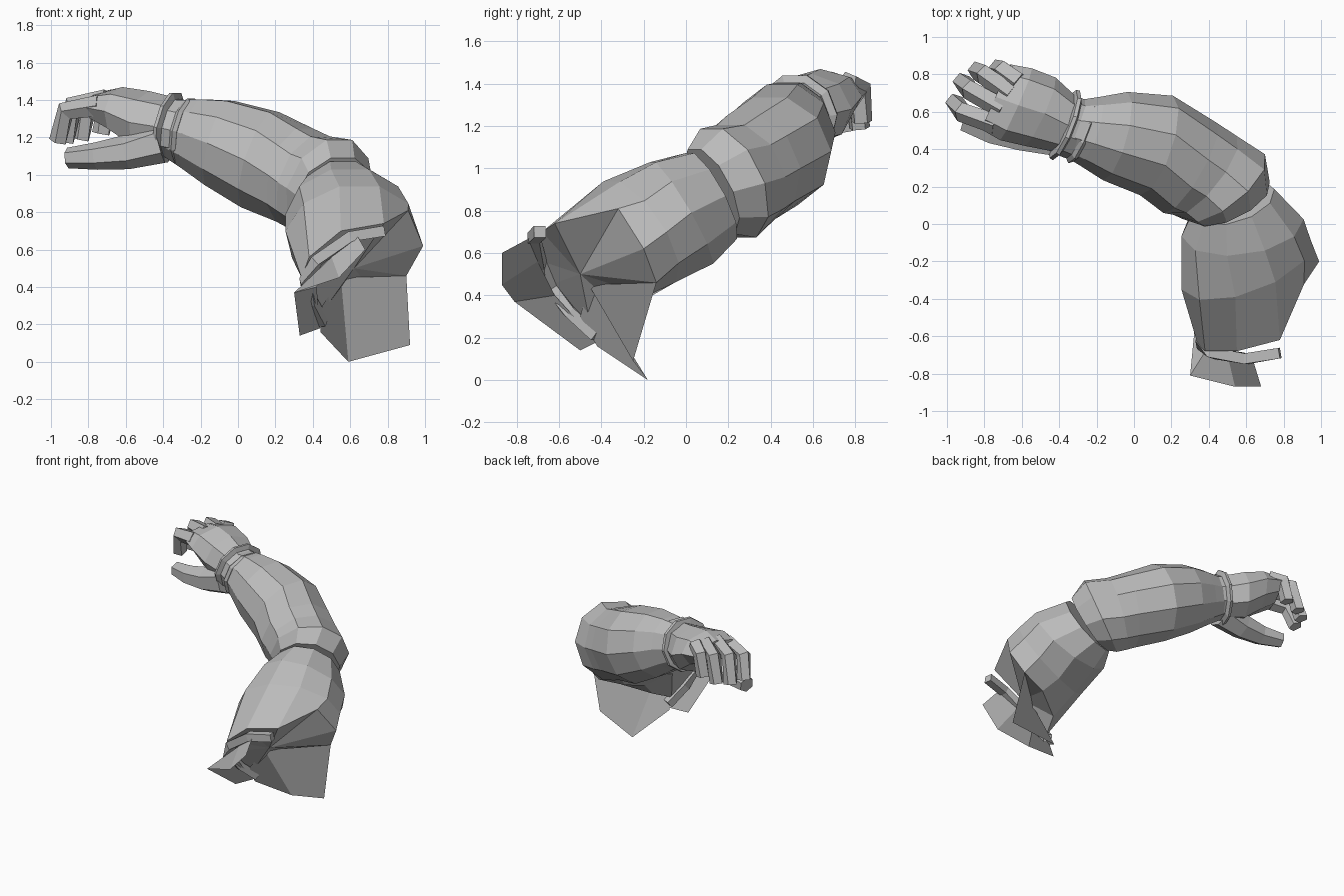
import bpy, bmesh, math
from mathutils import Vector as V

cube = bpy.data.objects.get("Cube")
if cube:
    bpy.data.objects.remove(cube)

grey = bpy.data.materials.new("plain grey")
grey.use_nodes = True
colour = (0.5, 0.5, 0.5, 1)
grey.diffuse_color = colour
grey.node_tree.nodes["Principled BSDF"].inputs["Base Color"].default_value = colour


def finish(name, bm):
    bmesh.ops.recalc_face_normals(bm, faces=bm.faces)
    mesh = bpy.data.meshes.new(name)
    bm.to_mesh(mesh)
    bm.free()
    mesh.materials.append(grey)
    obj = bpy.data.objects.new(name, mesh)
    bpy.context.collection.objects.link(obj)
    return obj


def ring(c, t, a, b, n=10, turn=0.0):
    """Oval cross-section at c, facing along t, a wide and b high."""
    t = V(t).normalized()
    ref = V((0, 0, 1)) if abs(t.z) < 0.9 else V((-1, 0.4, 0))
    s = t.cross(ref).normalized()
    u = s.cross(t)
    angles = [2 * math.pi * k / n + turn for k in range(n)]
    return [V(c) + s * a * math.cos(q) + u * b * math.sin(q) for q in angles]


def loft(name, rings, start=None, end=None):
    """Skin a row of rings; each end closes with a fan to a point or a flat cap."""
    bm = bmesh.new()
    rows = [[bm.verts.new(p) for p in r] for r in rings]
    n = len(rows[0])
    for r0, r1 in zip(rows, rows[1:]):
        for k in range(n):
            j = (k + 1) % n
            bm.faces.new((r0[k], r0[j], r1[j], r1[k]))
    for row, tip in ((rows[0], start), (rows[-1], end)):
        if tip:
            top = bm.verts.new(tip)
            for k in range(n):
                bm.faces.new((row[k], row[(k + 1) % n], top))
        else:
            bm.faces.new(row)
    return finish(name, bm)


def tube(name, path, a, b, n=4, taper=1.0):
    """Sweep a small faceted section along a path."""
    pts = [V(p) for p in path]
    rings = []
    for i, p in enumerate(pts):
        t = pts[min(i + 1, len(pts) - 1)] - pts[max(i - 1, 0)]
        f = 1 + (taper - 1) * i / (len(pts) - 1)
        rings.append(ring(p, t, a * f, b * f, n, math.pi / n))
    return loft(name, rings)


def strip(name, left, right):
    """Thin sheet between two edges of equal length."""
    bm = bmesh.new()
    l = [bm.verts.new(p) for p in left]
    r = [bm.verts.new(p) for p in right]
    for i in range(len(l) - 1):
        bm.faces.new((l[i], l[i + 1], r[i + 1], r[i]))
    return finish(name, bm)


# Upper arm with its slanted shoulder end
mouth = [V(p) for p in (
    (.99, -.2, .62), (.91, -.32, .81), (.78, -.62, .74), (.55, -.68, .7), (.38, -.68, .56),
    (.34, -.64, .45), (.44, -.45, .25), (.5, -.3, .32), (.7, -.18, .4), (.9, -.14, .46))]
loft("upper_arm", [
    mouth,
    ring((.6, -.22, .7), (-.3, .8, .5), .37, .29),
    ring((.58, -.02, .79), (-.12, .86, .5), .33, .29),
    ring((.53, .12, .87), (-.25, .82, .45), .23, .24)], start=(.62, -.5, .5))

# Elbow and forearm
loft("forearm", [
    ring((.52, .12, .89), (-.4, .8, .4), .23, .23),
    ring((.48, .2, .93), (-.55, .7, .35), .28, .29),
    ring((.38, .26, .96), (-.75, .6, .3), .27, .27),
    ring((.3, .3, 1.0), (-.85, .5, .25), .28, .27),
    ring((.12, .42, 1.08), (-.9, .3, .3), .28, .28),
    ring((-.1, .47, 1.17), (-.9, .25, .25), .245, .245),
    ring((-.24, .5, 1.22), (-.9, .3, .25), .19, .2),
    ring((-.34, .52, 1.245), (-.9, .35, .2), .155, .165)])

# Wrist cuff with two raised rims
cuff_axis = V((-.9, .35, .2)).normalized()
cuff = V((-.33, .515, 1.245))
loft("wrist_cuff", [ring(cuff + cuff_axis * d, cuff_axis, r, r)
                    for d, r in ((-.07, .17), (-.05, .185), (-.03, .165),
                                 (.02, .165), (.035, .2), (.055, .195), (.06, .15))])

# Palm
loft("palm", [
    ring((-.34, .52, 1.25), (-.9, .35, .15), .15, .16, 8),
    ring((-.5, .6, 1.28), (-.9, .4, .15), .2, .17, 8),
    ring((-.63, .64, 1.34), (-.9, .4, .1), .21, .13, 8),
    ring((-.74, .68, 1.36), (-.9, .4, 0), .19, .08, 8)])

# Curled fingers
fingers = {
    "index": ((-.74, .54, 1.37), (-.92, .6, 1.34), (-.96, .65, 1.18)),
    "middle": ((-.70, .62, 1.4), (-.88, .72, 1.37), (-.92, .76, 1.18)),
    "ring": ((-.66, .7, 1.4), (-.80, .8, 1.38), (-.84, .82, 1.19)),
    "little": ((-.62, .76, 1.4), (-.70, .82, 1.38), (-.73, .83, 1.22))}
for label, path in fingers.items():
    tube(label + "_finger", path, .06, .06, 5, .85)

# Thumb
tube("thumb", [(-.42, .47, 1.17), (-.6, .48, 1.12), (-.76, .5, 1.1), (-.91, .55, 1.09)],
     .12, .11, 6, .5)

# Shoulder strap around the end of the arm
tube("shoulder_strap", [(.78, -.69, .7), (.6, -.72, .67), (.42, -.69, .54),
                        (.36, -.64, .43), (.39, -.54, .32), (.45, -.42, .21)], .04, .04)

# Hanging cloth flaps
strip("large_flap",
      [(.45, -.5, .3), (.55, -.46, .45), (.9, -.14, .46)],
      [(.44, -.42, .16), (.59, -.18, 0), (.92, -.25, .09)])
strip("small_flap",
      [(.33, -.5, .14), (.3, -.81, .37), (.54, -.87, .45), (.68, -.87, .6)],
      [(.44, -.42, .18), (.42, -.62, .4), (.5, -.7, .56), (.64, -.74, .67)])
